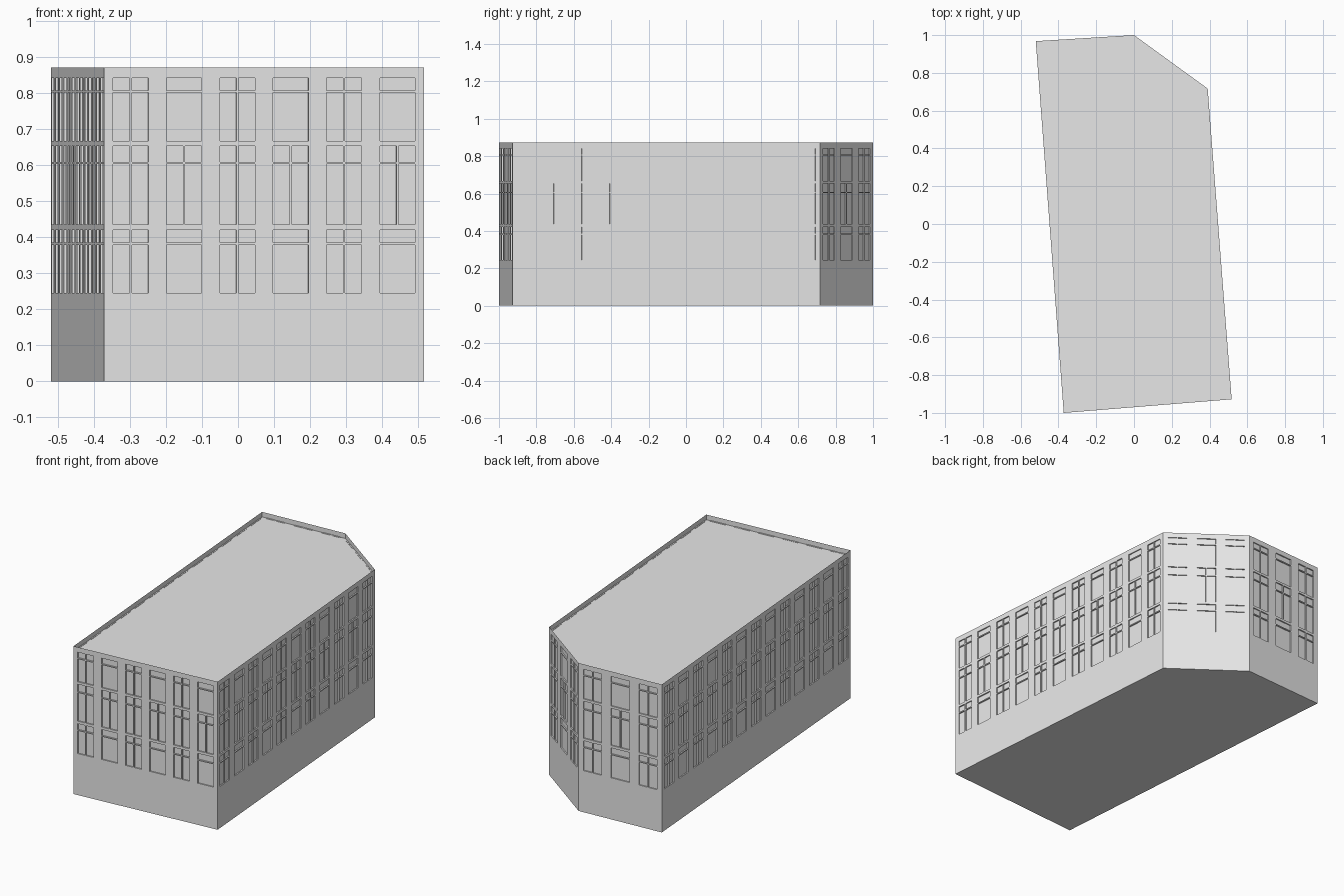
import bpy, bmesh
from mathutils import Vector

if "Cube" in bpy.data.objects:
    bpy.data.objects.remove(bpy.data.objects["Cube"])

# Footprint, counter-clockwise from the front left corner
FOOT = [(-0.372, -1.0), (0.517, -0.928), (0.39, 0.717), (0.0, 1.0), (-0.52, 0.968)]
HEIGHT = 0.872
RECESS = 0.007          # depth of the window panes
MULLION = 0.003         # half width of the centre bar
# Sash heights: (bottom, transom, top) of each storey
STOREYS = [(0.245, 0.381, 0.421), (0.436, 0.605, 0.654), (0.668, 0.804, 0.844)]

grey = bpy.data.materials.new("pale grey")
grey.diffuse_color = (0.8, 0.8, 0.8, 1)
grey.use_nodes = True
grey.node_tree.nodes["Principled BSDF"].inputs["Base Color"].default_value = grey.diffuse_color


def finish(bm, name):
    bmesh.ops.remove_doubles(bm, verts=bm.verts, dist=0.00005)
    mesh = bpy.data.meshes.new(name)
    bm.to_mesh(mesh)
    bm.free()
    mesh.materials.append(grey)
    obj = bpy.data.objects.new(name, mesh)
    bpy.context.collection.objects.link(obj)
    return obj


def build_wall(name, a, b):
    """Wall as a grid of cells, with the window cells set back."""
    a, b = Vector((*a, 0)), Vector((*b, 0))
    length = (b - a).length
    along = (b - a).normalized()
    inward = Vector((-along.y, along.x, 0))
    count = round(length / 0.152)
    step = length / count

    # Column and row lines
    us = [0, length]
    for i in range(count):
        mid = (i + 0.5) * step
        us += [mid - step * 0.33, mid - MULLION, mid + MULLION, mid + step * 0.33]
    us.sort()
    zs = [0]
    for low, bar, top in STOREYS:
        zs += [low, bar - 0.002, bar + 0.004, top]
    zs.append(HEIGHT)

    def is_pane(c, r):
        if not (0 <= c < len(us) - 1 and 0 <= r < len(zs) - 1):
            return False
        if r % 2 == 0 or c % 4 == 0:        # rails, sills and piers
            return False
        if c % 4 == 2:                      # centre bar: all of the middle storey
            middle = 4 < r < 9
            return not middle and (c // 4) % 2 == 1
        return True

    bm = bmesh.new()

    def quad(*pts):
        bm.faces.new([bm.verts.new(a + along * u + inward * d + Vector((0, 0, z)))
                      for u, d, z in pts])

    for c in range(len(us) - 1):
        for r in range(len(zs) - 1):
            u0, u1, z0, z1 = us[c], us[c + 1], zs[r], zs[r + 1]
            pane = is_pane(c, r)
            d = RECESS if pane else 0
            quad((u0, d, z0), (u1, d, z0), (u1, d, z1), (u0, d, z1))
            if not pane:
                continue
            # Reveals around the pane
            ring = [((u0, z0), (u1, z0), (0, -1)), ((u1, z0), (u1, z1), (1, 0)),
                    ((u1, z1), (u0, z1), (0, 1)), ((u0, z1), (u0, z0), (-1, 0))]
            for (pu, pz), (qu, qz), (dc, dr) in ring:
                if not is_pane(c + dc, r + dr):
                    quad((pu, 0, pz), (qu, 0, qz), (qu, d, qz), (pu, d, pz))
    return finish(bm, name)


# Five walls with windows
names = ["front_wall", "right_wall", "corner_wall", "back_wall", "left_wall"]
for i, name in enumerate(names):
    build_wall(name, FOOT[i], FOOT[(i + 1) % len(FOOT)])

# Roof sunk behind a low parapet
bm = bmesh.new()
roof = bm.faces.new([bm.verts.new((x, y, HEIGHT)) for x, y in FOOT])
bm.normal_update()
bmesh.ops.inset_region(bm, faces=[roof], thickness=0.02, use_even_offset=True)
ext = bmesh.ops.extrude_face_region(bm, geom=[roof])
bmesh.ops.translate(bm, vec=(0, 0, -0.03),
                    verts=[g for g in ext["geom"] if isinstance(g, bmesh.types.BMVert)])
if roof.is_valid:
    bmesh.ops.delete(bm, geom=[roof], context='FACES_ONLY')
finish(bm, "roof_and_parapet")

# Underside
bm = bmesh.new()
bm.faces.new([bm.verts.new((x, y, 0)) for x, y in reversed(FOOT)])
finish(bm, "floor")
